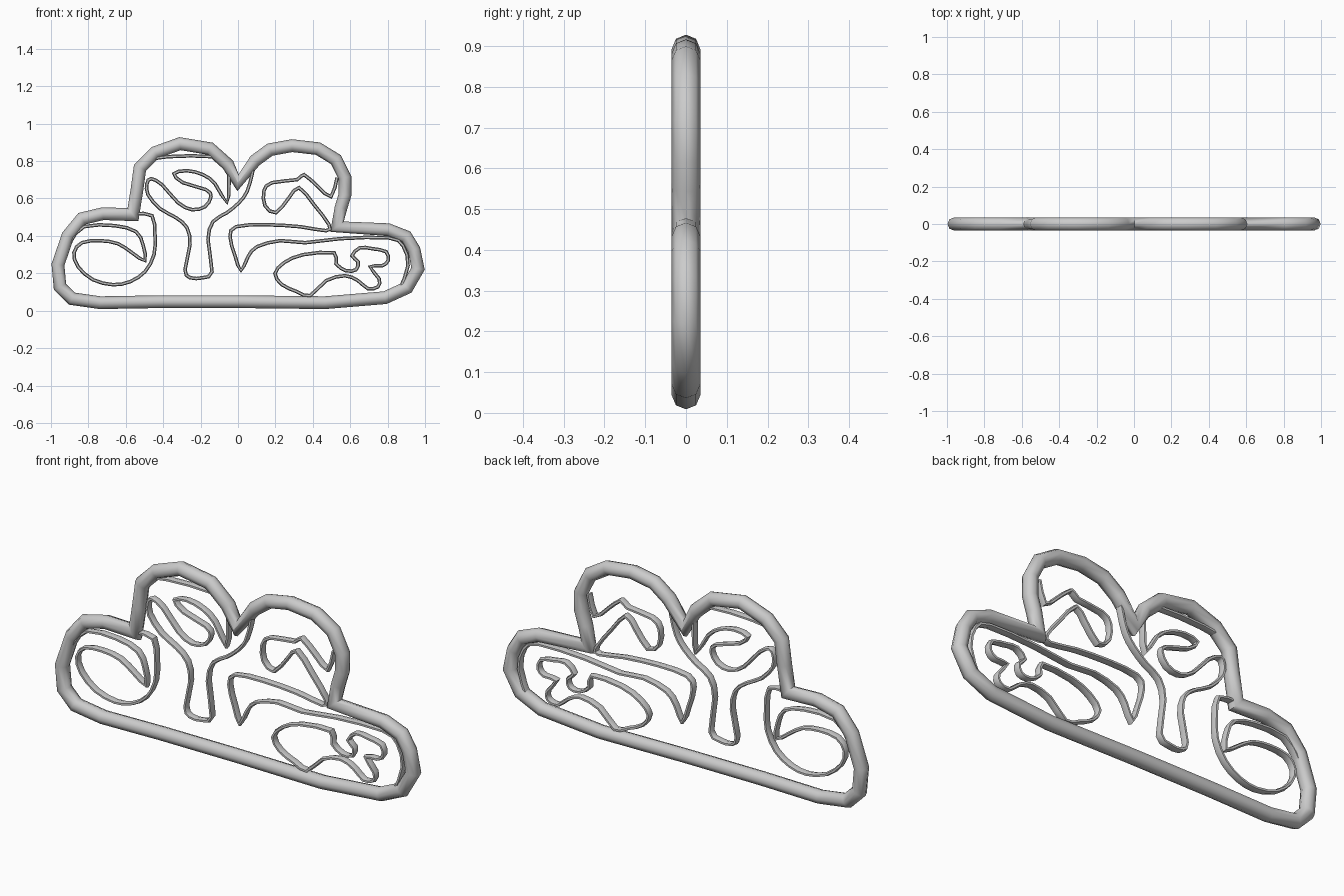
import bpy, bmesh, math
from mathutils import Vector

if "Cube" in bpy.data.objects:
    bpy.data.objects.remove(bpy.data.objects["Cube"])

STEP = 187.0  # drawing-grid steps per unit; origin at column 238, row 311.5


def to_units(pts):
    return [Vector(((u - 238) / STEP, (311.0 - v) / STEP)) for u, v in pts]


def smooth_path(p, closed, n):
    """Catmull-Rom refinement through the drawn points."""
    out, k = [], len(p)
    for i in range(k if closed else k - 1):
        get = (lambda j: p[j % k]) if closed else (lambda j: p[max(0, min(k - 1, j))])
        a, b, c, d = (get(i + o) for o in (-1, 0, 1, 2))
        for s in range(n):
            t = s / n
            out.append(0.5 * (2 * b + (c - a) * t + (2 * a - 5 * b + 4 * c - d) * t * t
                              + (3 * b - a - 3 * c + d) * t ** 3))
    if not closed:
        out.append(p[-1])
    return out


def sweep(name, pts, half_w, half_d, sides, closed=False, refine=1):
    """Sweep an elliptical section along a path in the front plane."""
    p = smooth_path(to_units(pts), closed, refine)
    k = len(p)
    bm = bmesh.new()
    rings = []
    for i in range(k):
        prev = p[i - 1] if closed or i else p[i]
        nxt = p[(i + 1) % k] if closed or i < k - 1 else p[i]
        d0 = (p[i] - prev) if prev != p[i] else (nxt - p[i])
        d1 = (nxt - p[i]) if nxt != p[i] else d0
        d0, d1 = d0.normalized(), d1.normalized()
        n0, n1 = Vector((-d0.y, d0.x)), Vector((-d1.y, d1.x))
        n = n0 + n1
        n = n.normalized() if n.length > 1e-3 else n0
        w = half_w / max(n.dot(n0), 0.75)          # limited mitre at tight corners
        ring = []
        for s in range(sides):
            a = 2 * math.pi * s / sides
            q = p[i] + n * w * math.cos(a)
            ring.append(bm.verts.new((q.x, half_d * math.sin(a), q.y)))
        rings.append(ring)
    for i in range(k if closed else k - 1):
        r0, r1 = rings[i], rings[(i + 1) % k]
        for s in range(sides):
            t = (s + 1) % sides
            bm.faces.new((r0[s], r0[t], r1[t], r1[s]))
    if not closed:
        bm.faces.new(rings[0])
        bm.faces.new(rings[-1][::-1])
    bmesh.ops.recalc_face_normals(bm, faces=bm.faces)
    me = bpy.data.meshes.new(name)
    bm.to_mesh(me)
    bm.free()
    ob = bpy.data.objects.new(name, me)
    bpy.context.collection.objects.link(ob)
    bpy.ops.object.select_all(action='DESELECT')
    ob.select_set(True)
    bpy.context.view_layer.objects.active = ob
    bpy.ops.object.shade_smooth_by_angle(angle=math.radians(50))
    return ob


# Heavy cloud-shaped frame
sweep("cloud_frame", [
    (72, 299), (100, 303), (160, 302), (238, 302), (325, 303), (385, 298), (407, 288),
    (418, 269), (414, 250), (406, 237), (388, 230), (337, 227), (341, 208), (345, 195),
    (345, 178), (336, 160), (318, 149), (292, 146), (270, 150), (255, 161), (238, 183),
    (228, 165), (210, 149), (180, 144), (155, 153), (140, 168), (137, 190), (133, 215),
    (103, 214), (82, 219), (68, 236), (58, 265), (60, 287)], 0.034, 0.035, 8, closed=True)

THIN = dict(half_w=0.0095, half_d=0.02, sides=6, refine=2)

# Left swirl, running from the left notch round to the frame's inner edge
sweep("left_swirl", [
    (136, 214), (152, 216), (155, 235), (154, 255), (145, 272), (130, 282), (113, 285),
    (93, 280), (78, 267), (74, 253), (82, 243), (100, 241), (118, 244), (132, 253),
    (145, 261), (143, 245), (136, 232), (115, 226), (84, 227), (70, 243), (63, 262)], **THIN)

# Middle stem with its curled leaf
sweep("middle_stem", [
    (150, 160), (168, 157), (213, 157), (227, 168), (229, 183), (227, 203), (215, 184),
    (203, 175), (187, 171), (174, 174), (183, 183), (206, 190), (211, 197), (205, 207),
    (192, 210), (178, 203), (162, 185), (151, 179), (147, 184), (148, 195), (160, 209),
    (176, 218), (187, 228), (190, 245), (185, 270), (190, 278), (203, 278), (212, 272),
    (208, 240), (213, 222), (227, 213), (239, 203), (247, 192), (252, 175), (254, 163)], **THIN)

# Right leaf and the long branch below it
sweep("right_branch", [
    (337, 178), (331, 197), (318, 187), (304, 175), (297, 180), (272, 183), (264, 191),
    (265, 206), (276, 213), (289, 198), (299, 188), (314, 205), (329, 225), (326, 231),
    (300, 227), (265, 225), (236, 227), (230, 237), (235, 256), (241, 271), (248, 257),
    (257, 247), (280, 241), (305, 243), (340, 239), (388, 238), (403, 246), (408, 266),
    (400, 289)], **THIN)

# Closed, scalloped shape at the lower right
sweep("lower_right_leaf", [
    (275, 274), (284, 263), (303, 255), (334, 253), (336, 264), (346, 271), (356, 270),
    (358, 262), (352, 256), (360, 248), (372, 249), (386, 252), (388, 261), (382, 266),
    (370, 267), (379, 279), (378, 287), (368, 289), (358, 281), (345, 276), (326, 281),
    (310, 296), (297, 292), (282, 285)], closed=True, **THIN)
